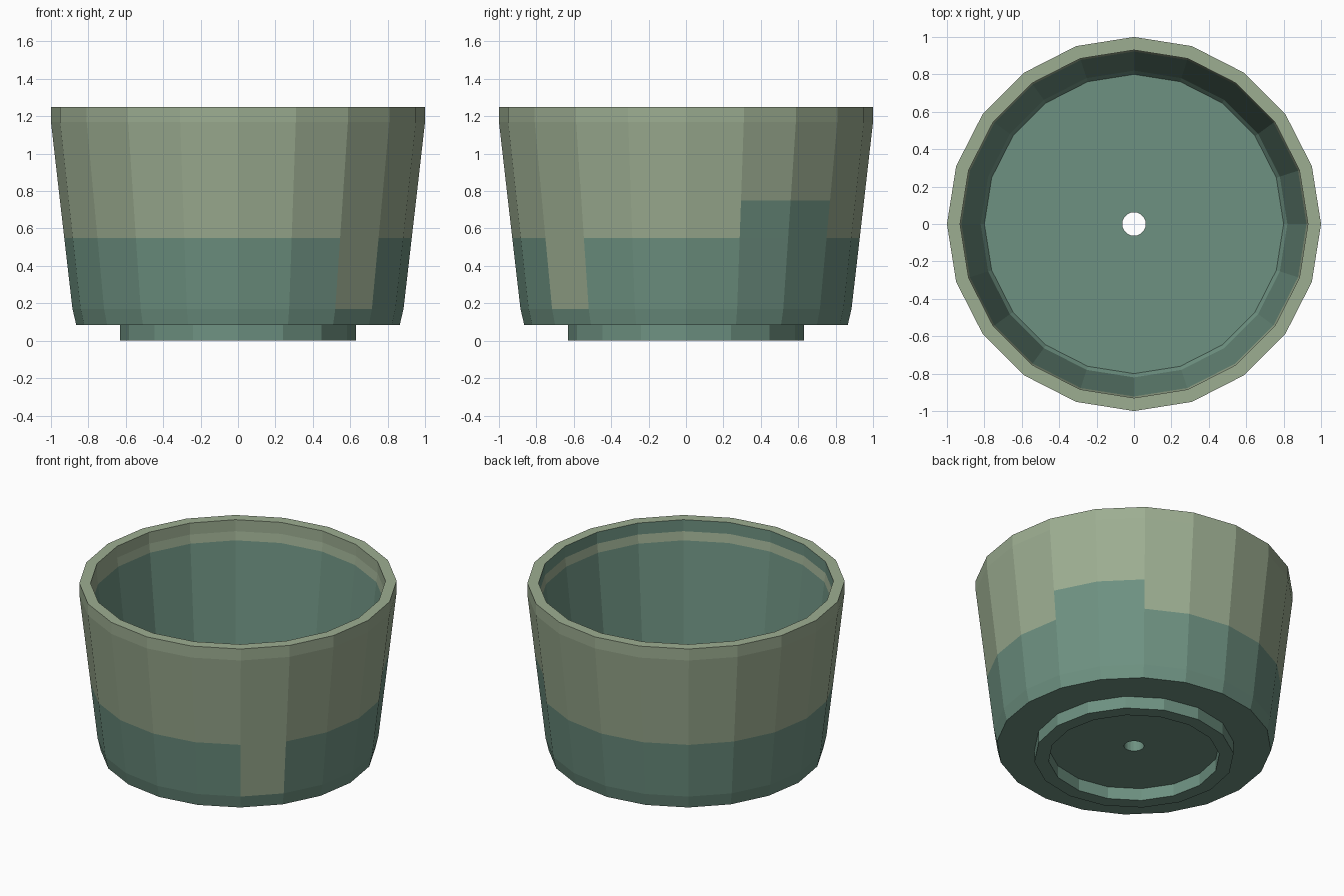
import bpy, bmesh, math

if "Cube" in bpy.data.objects:
    bpy.data.objects.remove(bpy.data.objects["Cube"])


def make_mat(name, rgb):
    m = bpy.data.materials.new(name)
    m.diffuse_color = (*rgb, 1)
    m.use_nodes = True
    m.node_tree.nodes["Principled BSDF"].inputs["Base Color"].default_value = m.diffuse_color
    return m


CLAY_GREEN = make_mat("dark green glaze", (0.155, 0.285, 0.22))
PALE_GLAZE = make_mat("pale sage glaze", (0.335, 0.42, 0.285))


def lathe(name, profile, sides, rule):
    """Revolve a closed (radius, z) loop; rule(segment, degrees) gives the material slot."""
    bm = bmesh.new()
    rings = []
    for r, z in profile:
        rings.append([bm.verts.new((r * math.cos(2 * math.pi * i / sides),
                                    r * math.sin(2 * math.pi * i / sides), z))
                      for i in range(sides)])
    n = len(rings)
    for k in range(n):
        a, b = rings[k], rings[(k + 1) % n]
        for i in range(sides):
            j = (i + 1) % sides
            f = bm.faces.new((a[i], a[j], b[j], b[i]))
            f.material_index = rule(k, (i + 0.5) * 360 / sides)
    bmesh.ops.recalc_face_normals(bm, faces=bm.faces[:])
    me = bpy.data.meshes.new(name)
    bm.to_mesh(me)
    bm.free()
    me.materials.append(CLAY_GREEN)
    me.materials.append(PALE_GLAZE)
    ob = bpy.data.objects.new(name, me)
    bpy.context.collection.objects.link(ob)
    return ob


# Pot body: outside going up, over the rim, down inside, drain hole
body = [(0.063, 0.085), (0.865, 0.085), (0.885, 0.17), (0.929, 0.55), (0.952, 0.75),
        (1.0, 1.17), (1.0, 1.25), (0.93, 1.25), (0.93, 1.17), (0.922, 1.11),
        (0.82, 0.19), (0.80, 0.16), (0.063, 0.16)]


def glaze(k, deg):
    if k == 2:                       # one pale drip runs down the front right
        return int(306 < deg < 324)
    if k == 3:                       # bare patch at the back right
        return int(not 18 < deg < 54)
    if k in (4, 5, 6, 8):            # upper wall, rim and band inside
        return 1
    if k == 7:                       # inner lip is pale on the back left half
        return int(36 < deg < 216)
    return 0


lathe("pot_body", body, 20, glaze)

# Foot ring
lathe("foot_ring", [(0.63, 0), (0.63, 0.085), (0.54, 0.085), (0.54, 0)], 16,
      lambda k, deg: 0)
